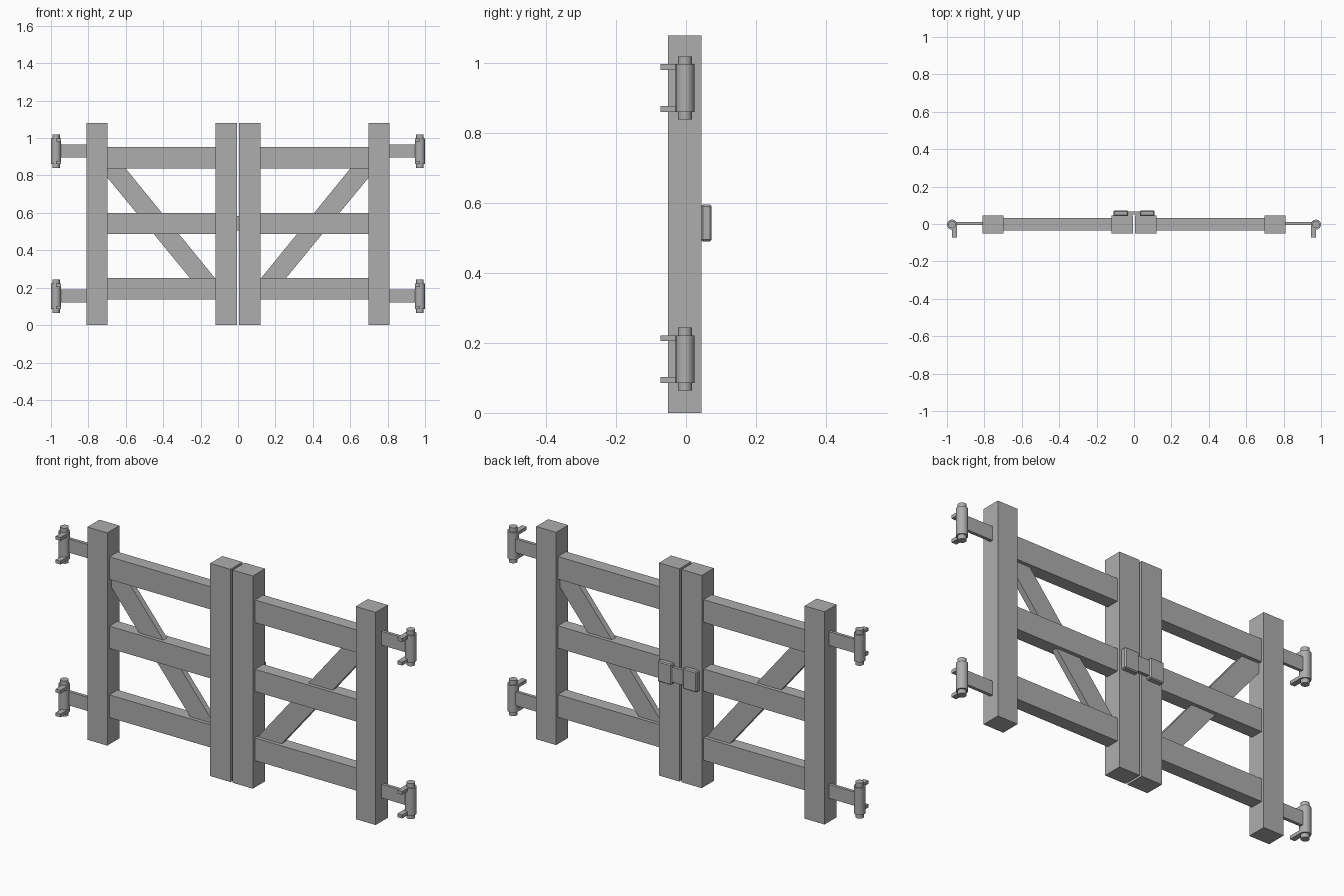
import bpy, bmesh, math

cube = bpy.data.objects.get("Cube")
if cube:
    bpy.data.objects.remove(cube, do_unlink=True)

GREY = (0.42, 0.42, 0.42, 1.0)
mat = bpy.data.materials.new("plain grey")
mat.use_nodes = True
mat.diffuse_color = GREY
bsdf = mat.node_tree.nodes["Principled BSDF"]
bsdf.inputs["Base Color"].default_value = GREY
bsdf.inputs["Roughness"].default_value = 0.7


def prism(name, points, axis, lo, hi, mirror=True, smooth=False, bevel=0.0):
    """Extrude a 2D outline along y (outline in x, z) or z (outline in x, y)."""
    def place(p, d):
        return (p[0], d, p[1]) if axis == "y" else (p[0], p[1], d)
    bm = bmesh.new()
    face = bm.faces.new([bm.verts.new(place(p, lo)) for p in points])
    new = bmesh.ops.extrude_face_region(bm, geom=[face])["geom"]
    shift = (0, hi - lo, 0) if axis == "y" else (0, 0, hi - lo)
    bmesh.ops.translate(bm, vec=shift,
                        verts=[g for g in new if isinstance(g, bmesh.types.BMVert)])
    bmesh.ops.recalc_face_normals(bm, faces=bm.faces)
    mesh = bpy.data.meshes.new(name)
    bm.to_mesh(mesh)
    bm.free()
    mesh.materials.append(mat)
    obj = bpy.data.objects.new(name, mesh)
    bpy.context.collection.objects.link(obj)
    if smooth:
        bpy.ops.object.select_all(action="DESELECT")
        obj.select_set(True)
        bpy.context.view_layer.objects.active = obj
        bpy.ops.object.shade_smooth_by_angle(angle=math.radians(35))
    if bevel:
        mod = obj.modifiers.new("soft edges", "BEVEL")
        mod.width = bevel
        mod.segments = 1
        mod.limit_method = "ANGLE"
        mod.angle_limit = math.radians(40)
    if mirror:
        obj.modifiers.new("other side", "MIRROR")
    return obj


def box(name, x, y, z, **kw):
    outline = [(x[0], z[0]), (x[1], z[0]), (x[1], z[1]), (x[0], z[1])]
    return prism(name, outline, "y", y[0], y[1], **kw)


def arc(cx, cy, r, start, end, steps):
    return [(cx + r * math.cos(math.radians(start + (end - start) * i / steps)),
             cy + r * math.sin(math.radians(start + (end - start) * i / steps)))
            for i in range(steps + 1)]


# Upright posts of both gate leaves
POST_Y = (-0.052, 0.045)
box("inner_post", (0.006, 0.12), POST_Y, (0, 1.08))
box("outer_post", (0.698, 0.81), POST_Y, (0, 1.08))

# Horizontal rails
for name, z in (("bottom", (0.136, 0.251)), ("middle", (0.487, 0.60)),
                ("top", (0.837, 0.952))):
    box(name + "_rail", (0.11, 0.71), (-0.035, 0.031), z)

# Diagonal brace, its ends buried in the rails and outer post
prism("diagonal_brace",
      [(0.103, 0.226), (0.236, 0.226), (0.72, 0.815), (0.72, 0.86), (0.619, 0.86)],
      "y", -0.017, 0.013)

# Hinges: strap, barrel, pin and two forked mounting plates
HX, HY, R = 0.973, -0.003, 0.027
for level, z in (("lower", 0.154), ("upper", 0.93)):
    box(level + "_hinge_strap", (0.80, 0.96), (-0.006, 0.010),
        (z - 0.034, z + 0.036))
    prism(level + "_hinge_barrel", arc(HX, HY, R, 0, 337.5, 15), "z",
          z - 0.052, z + 0.052, smooth=True)
    prism(level + "_hinge_pin", arc(HX, HY, 0.02, 0, 337.5, 15), "z",
          z - 0.09, z + 0.09, smooth=True)
    plate = arc(HX, HY, R, -90, 180, 12) + [(HX - R, -0.073), (HX, -0.073)]
    for end, lo in (("bottom", z - 0.069), ("top", z + 0.051)):
        prism(f"{level}_hinge_{end}_plate", plate, "z", lo, lo + 0.017,
              smooth=True)

# Latch on the back: two keepers joined by a sliding bar
box("latch_keeper", (0.032, 0.11), (0.043, 0.073), (0.491, 0.596), bevel=0.005)
box("latch_bar", (-0.10, 0.10), (0.050, 0.066), (0.506, 0.582), mirror=False)
